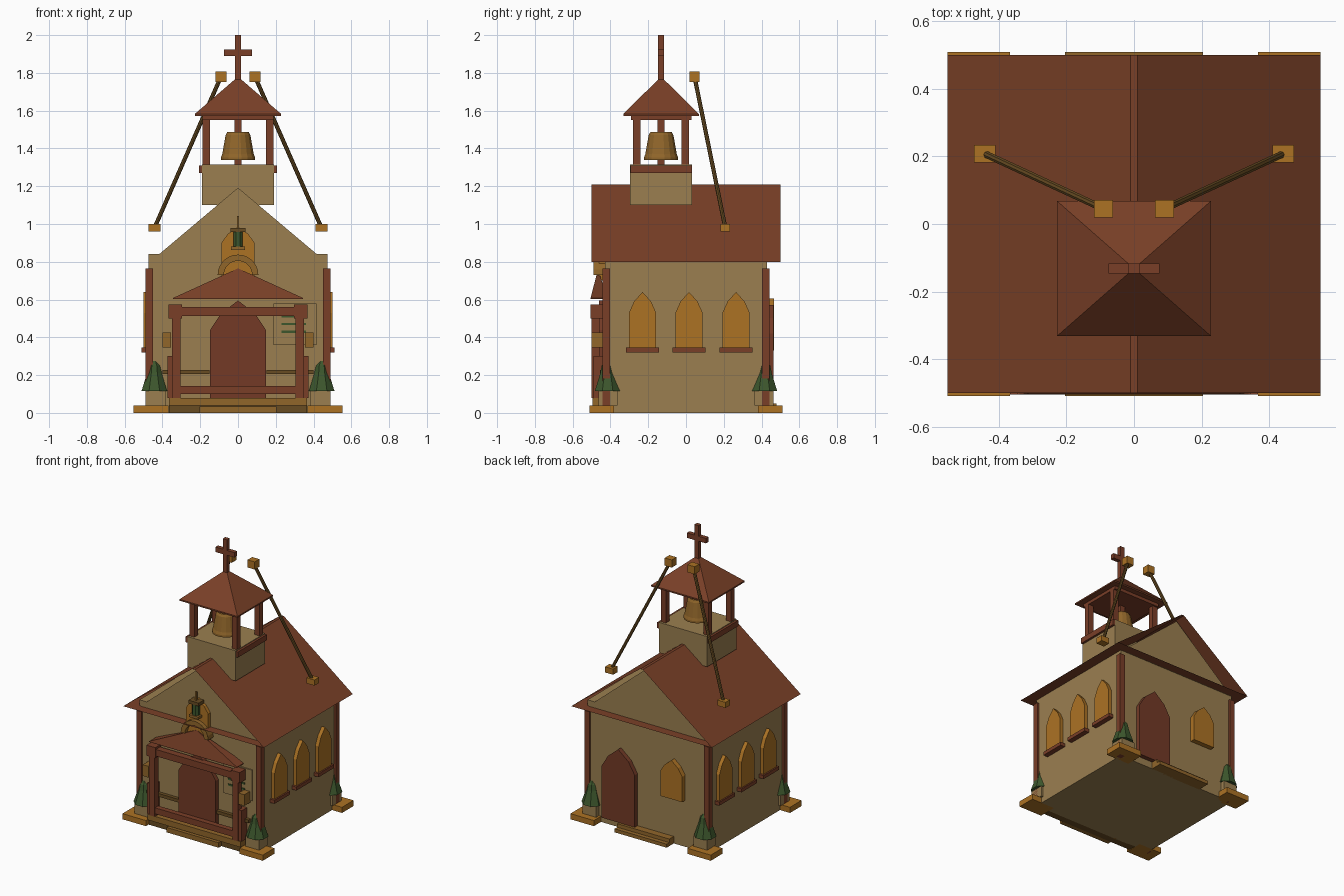
import bpy, bmesh, math
from mathutils import Vector

if "Cube" in bpy.data.objects:
    bpy.data.objects.remove(bpy.data.objects["Cube"])


def material(name, r, g, b):
    m = bpy.data.materials.new(name)
    lin = [((c / 255 + 0.055) / 1.055) ** 2.4 for c in (r, g, b)]
    m.diffuse_color = (*lin, 1)
    m.use_nodes = True
    m.node_tree.nodes["Principled BSDF"].inputs["Base Color"].default_value = m.diffuse_color
    return m


STONE = material("stone", 155, 127, 80)
ROOF = material("roof_brown", 122, 64, 39)
WOOD = material("red_wood", 122, 62, 39)
DOOR = material("door_brown", 115, 58, 38)
AMBER = material("amber", 172, 114, 36)
BRONZE = material("bronze", 145, 102, 42)
GREEN = material("leaf_green", 60, 86, 44)
DARK = material("dark_timber", 104, 76, 34)


def mesh_object(name, verts, faces, mat, fix=True):
    me = bpy.data.meshes.new(name)
    me.from_pydata(verts, [], faces)
    if fix:
        bm = bmesh.new()
        bm.from_mesh(me)
        bmesh.ops.recalc_face_normals(bm, faces=bm.faces)
        bm.to_mesh(me)
        bm.free()
    me.materials.append(mat)
    ob = bpy.data.objects.new(name, me)
    bpy.context.collection.objects.link(ob)
    return ob


def extrude(name, pts, d0, d1, mat, axis="y", caps=True):
    """Extrude a (u, z) outline along y (u = x) or along x (u = y)."""
    n = len(pts)
    place = (lambda u, d, z: (u, d, z)) if axis == "y" else (lambda u, d, z: (d, u, z))
    verts = [place(u, d, z) for d in (d0, d1) for u, z in pts]
    faces = [(i, (i + 1) % n, n + (i + 1) % n, n + i) for i in range(n)]
    if caps:
        faces += [tuple(range(n)), tuple(range(n, 2 * n))]
    return mesh_object(name, verts, faces, mat)


def box(name, x0, x1, y0, y1, z0, z1, mat):
    return extrude(name, [(x0, z0), (x1, z0), (x1, z1), (x0, z1)], y0, y1, mat)


def gothic(c, half, z0, shoulder, peak):
    """Pointed arch outline."""
    mid = shoulder + (peak - shoulder) * 0.55
    return [(c - half, z0), (c + half, z0), (c + half, shoulder), (c + half * 0.62, mid),
            (c, peak), (c - half * 0.62, mid), (c - half, shoulder)]


def lathe(name, profile, cx, cy, mat, sides):
    verts, faces = [], []
    for r, z in profile:
        for i in range(sides):
            a = 2 * math.pi * (i + 0.5) / sides
            verts.append((cx + r * math.cos(a), cy + r * math.sin(a), z))
    for k in range(len(profile) - 1):
        for i in range(sides):
            j = (i + 1) % sides
            faces.append((k * sides + i, k * sides + j, (k + 1) * sides + j, (k + 1) * sides + i))
    faces += [tuple(range(sides)), tuple(range((len(profile) - 1) * sides, len(profile) * sides))]
    return mesh_object(name, verts, faces, mat)


def pyramid(name, x, y0, y1, z0, z1, apex, mat):
    """Hipped cap with a thin eave."""
    v = [(sx * x, y, z) for z in (z0, z1) for sx, y in ((-1, y0), (1, y0), (1, y1), (-1, y1))]
    v.append(apex)
    f = [(0, 1, 2, 3)]
    for i in range(4):
        j = (i + 1) % 4
        f += [(i, j, 4 + j, 4 + i), (4 + i, 4 + j, 8)]
    return mesh_object(name, v, f, mat)


# Main body, gables and thin open-ended roof
box("walls", -0.474, 0.474, -0.43, 0.43, 0, 0.84, STONE)
extrude("gables", [(-0.465, 0.8), (0.465, 0.8), (0, 1.192)], -0.435, 0.435, STONE)
extrude("roof", [(-0.553, 0.8), (0.553, 0.8), (0.01, 1.21), (-0.01, 1.21)],
        -0.5, 0.5, ROOF, caps=False)

# Corner posts, corner pads, planters and shrubs
for sx in (-1, 1):
    for sy in (-1, 1):
        px, py = sx * 0.47, sy * 0.423
        box("corner_post", px - 0.02, px + 0.02, py - 0.02, py + 0.02, 0, 0.765, WOOD)
        px, py = sx * 0.46, sy * 0.445
        box("corner_pad", px - 0.092, px + 0.092, py - 0.065, py + 0.065, 0, 0.04, AMBER)
        px, py = sx * 0.437, sy * 0.412
        box("planter", px - 0.053, px + 0.053, py - 0.05, py + 0.05, 0.04, 0.115, STONE)
        lathe("shrub", [(0.074, 0.115), (0.07, 0.125), (0.042, 0.21), (0.034, 0.25), (0.004, 0.29)],
              sx * 0.443, sy * 0.415, GREEN, 8)

# Side windows with sills
for sx in (-1, 1):
    for cy in (-0.23, 0.016, 0.265):
        extrude("side_window", gothic(cy, 0.072, 0.345, 0.53, 0.64), sx * 0.46, sx * 0.5, AMBER, "x")
        extrude("window_sill", [(cy - 0.088, 0.32), (cy + 0.088, 0.32), (cy + 0.088, 0.345),
                                (cy - 0.088, 0.345)], sx * 0.46, sx * 0.51, WOOD, "x")

# Back door, window and steps
extrude("back_door", gothic(0.21, 0.13, 0.05, 0.42, 0.57), 0.42, 0.462, DOOR)
extrude("back_window", gothic(-0.21, 0.085, 0.33, 0.51, 0.605), 0.42, 0.465, AMBER)
box("back_step_low", -0.205, 0.205, 0.42, 0.51, 0, 0.025, BRONZE)
box("back_step_high", -0.205, 0.205, 0.42, 0.48, 0.025, 0.05, BRONZE)

# Front door, deck and step
extrude("front_door", gothic(0, 0.147, 0.05, 0.44, 0.595), -0.46, -0.42, DOOR)
box("porch_deck", -0.365, 0.365, -0.48, -0.42, 0, 0.04, DARK)
box("porch_plank", -0.365, 0.365, -0.495, -0.42, 0.04, 0.08, BRONZE)
box("front_step", -0.205, 0.205, -0.51, -0.42, 0, 0.035, BRONZE)

# Porch frame
for sx in (-1, 1):
    cx = sx * 0.327
    box("porch_post", cx - 0.022, cx + 0.022, -0.5, -0.458, 0.08, 0.51, WOOD)
    box("porch_post_base", sx * 0.345 - 0.027, sx * 0.345 + 0.027, -0.49, -0.43, 0.08, 0.3, WOOD)
    box("porch_capital", sx * 0.332 - 0.035, sx * 0.332 + 0.035, -0.505, -0.44, 0.5, 0.575, WOOD)
    box("wall_lantern", sx * 0.377 - 0.023, sx * 0.377 + 0.023, -0.5, -0.42, 0.345, 0.425, BRONZE)
    box("porch_bench", sx * 0.15, sx * 0.4, -0.455, -0.42, 0.205, 0.228, DARK)
box("porch_beam", -0.34, 0.34, -0.498, -0.45, 0.512, 0.56, WOOD)
box("porch_rail", -0.31, 0.31, -0.498, -0.46, 0.1, 0.143, WOOD)
pyramid("porch_roof", 0.345, -0.505, -0.42, 0.603, 0.608, (0, -0.465, 0.765), ROOF)

# Notice board with plain bars
box("notice_board", 0.187, 0.415, -0.438, -0.42, 0.36, 0.58, STONE)
for z, x1 in ((0.47, 0.36), (0.43, 0.36), (0.51, 0.32)):
    box("notice_bar", 0.23, x1, -0.443, -0.436, z - 0.006, z + 0.006, GREEN)

# Front gable window, arch ring and small lantern
extrude("gable_window", gothic(0, 0.088, 0.7, 0.9, 0.985), -0.46, -0.42, AMBER)
arc = [math.pi * i / 12 for i in range(13)]
ring = [(0.108 * math.cos(a), 0.73 + 0.108 * math.sin(a)) for a in arc]
ring += [(0.075 * math.cos(a), 0.73 + 0.075 * math.sin(a)) for a in reversed(arc)]
extrude("arch_ring", ring, -0.49, -0.42, BRONZE)
box("lantern_base", -0.037, 0.037, -0.5, -0.44, 0.862, 0.88, BRONZE)
lathe("lantern_body", [(0.027, 0.88), (0.027, 0.96)], 0, -0.47, GREEN, 8)
box("lantern_cap", -0.04, 0.04, -0.5, -0.44, 0.957, 0.98, DARK)
box("lantern_spike", -0.005, 0.005, -0.475, -0.465, 0.98, 1.042, BRONZE)

# Bell tower
TY = -0.132
box("tower_base", -0.19, 0.19, TY - 0.165, TY + 0.165, 1.1, 1.315, STONE)
for sx in (-1, 1):
    box("tower_trim", sx * 0.195 - 0.011, sx * 0.195 + 0.011, TY - 0.163, TY + 0.163, 1.27, 1.31, WOOD)
    for sy in (-1, 1):
        px, py = sx * 0.167, TY + sy * 0.128
        box("tower_post", px - 0.02, px + 0.02, py - 0.02, py + 0.02, 1.31, 1.555, WOOD)
box("tower_beam", -0.187, 0.187, TY - 0.16, TY + 0.16, 1.55, 1.578, WOOD)
pyramid("tower_roof", 0.228, TY - 0.2, TY + 0.2, 1.573, 1.583, (0, TY, 1.78), ROOF)
box("cross_upright", -0.017, 0.017, TY - 0.015, TY + 0.015, 1.74, 2.0, WOOD)
box("cross_bar", -0.075, 0.075, TY - 0.015, TY + 0.015, 1.89, 1.925, WOOD)

# Bell and hanger
box("bell_hanger", -0.018, 0.018, TY - 0.018, TY + 0.018, 1.47, 1.555, WOOD)
lathe("bell", [(0.092, 1.338), (0.092, 1.352), (0.085, 1.37), (0.067, 1.47), (0.058, 1.486)],
      0, TY, BRONZE, 16)
box("bell_clapper", -0.018, 0.018, TY - 0.018, TY + 0.018, 1.315, 1.345, WOOD)

# Slanted stays with end blocks
for sx in (-1, 1):
    a, b = Vector((sx * 0.442, 0.208, 0.98)), Vector((sx * 0.09, 0.045, 1.78))
    for p, h, w in ((a, 0.02, 0.032), (b, 0.027, 0.028)):
        box("stay_block", p.x - w, p.x + w, p.y - 0.026, p.y + 0.026, p.z - h, p.z + h, AMBER)
    rod = lathe("stay_rod", [(0.011, 0), (0.011, (b - a).length)], 0, 0, DARK, 8)
    rod.rotation_mode = "QUATERNION"
    rod.rotation_quaternion = (b - a).to_track_quat("Z", "Y")
    rod.location = a
